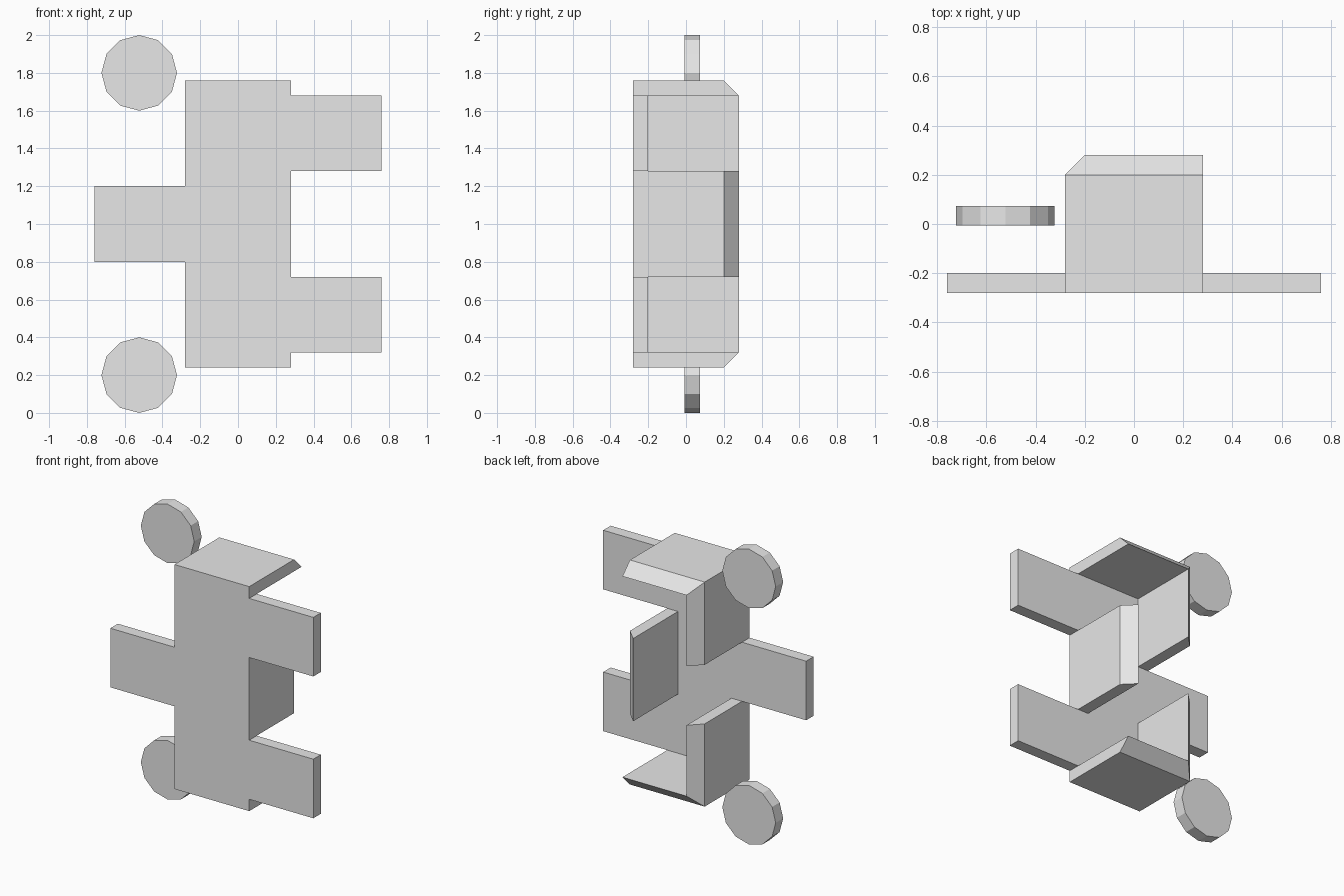
import bpy, bmesh, math
from mathutils import Matrix

cube = bpy.data.objects.get("Cube")
if cube:
    bpy.data.objects.remove(cube)

grey = bpy.data.materials.new("light_grey")
grey.use_nodes = True
grey.diffuse_color = (0.8, 0.8, 0.8, 1)
grey.node_tree.nodes["Principled BSDF"].inputs["Base Color"].default_value = (0.8, 0.8, 0.8, 1)

HALF, INNER = 0.28, 0.2        # outer and inner half width of the box
FRONT, SEAM = -HALF, -INNER    # front plate outer and inner depth
MID = 1.0                      # mirror height


def add_object(name, bm):
    bmesh.ops.recalc_face_normals(bm, faces=bm.faces)
    mesh = bpy.data.meshes.new(name)
    bm.to_mesh(mesh)
    bm.free()
    mesh.materials.append(grey)
    obj = bpy.data.objects.new(name, mesh)
    bpy.context.collection.objects.link(obj)


def flap(name, outer, inner, mirror=False):
    """Slab between two rings of four points, optionally flipped about mid height."""
    bm = bmesh.new()
    a, b = ([bm.verts.new((x, y, 2 * MID - z if mirror else z)) for x, y, z in ring]
            for ring in (outer, inner))
    bm.faces.new(a)
    bm.faces.new(b)
    for i in range(4):
        j = (i + 1) % 4
        bm.faces.new((a[i], a[j], b[j], b[i]))
    add_object(name, bm)


# Front plate with two tabs on one side and one on the other
half_outline = [(-0.76, 1.2), (-HALF, 1.2), (-HALF, 1.76), (HALF, 1.76),
                (HALF, 1.68), (0.76, 1.68), (0.76, 1.28), (HALF, 1.28)]
outline = half_outline + [(x, 2 * MID - z) for x, z in reversed(half_outline)]
bm = bmesh.new()
face = bm.faces.new([bm.verts.new((x, FRONT, z)) for x, z in outline])
side = bmesh.ops.extrude_face_region(bm, geom=[face], use_keep_orig=True)["geom"]
bmesh.ops.translate(bm, vec=(0, SEAM - FRONT, 0),
                    verts=[v for v in side if isinstance(v, bmesh.types.BMVert)])
add_object("front_plate", bm)

# Walls running back from the plate, with mitred rear and corner edges
for prefix, mirror in (("top", False), ("bottom", True)):
    flap(prefix + "_wall",
         [(-HALF, SEAM, 1.76), (HALF, SEAM, 1.76), (HALF, INNER, 1.76), (-HALF, INNER, 1.76)],
         [(-INNER, SEAM, 1.68), (HALF, SEAM, 1.68), (HALF, HALF, 1.68), (-INNER, HALF, 1.68)],
         mirror)
    flap(prefix + "_right_wall",
         [(-HALF, SEAM, 1.2), (-HALF, INNER, 1.2), (-HALF, INNER, 1.76), (-HALF, SEAM, 1.76)],
         [(-INNER, SEAM, 1.2), (-INNER, HALF, 1.2), (-INNER, HALF, 1.68), (-INNER, SEAM, 1.68)],
         mirror)
flap("left_wall",
     [(HALF, SEAM, 0.72), (HALF, INNER, 0.72), (HALF, INNER, 1.28), (HALF, SEAM, 1.28)],
     [(INNER, SEAM, 0.72), (INNER, HALF, 0.72), (INNER, HALF, 1.28), (INNER, SEAM, 1.28)])

# Twelve-sided discs beside the box
for name, z in (("top_disc", 1.8), ("bottom_disc", 0.2)):
    bm = bmesh.new()
    bmesh.ops.create_cone(bm, cap_ends=True, segments=12, radius1=0.2, radius2=0.2, depth=0.08,
                          matrix=Matrix.Translation((-0.523, 0.033, z))
                          @ Matrix.Rotation(math.pi / 2, 4, "X"))
    add_object(name, bm)
